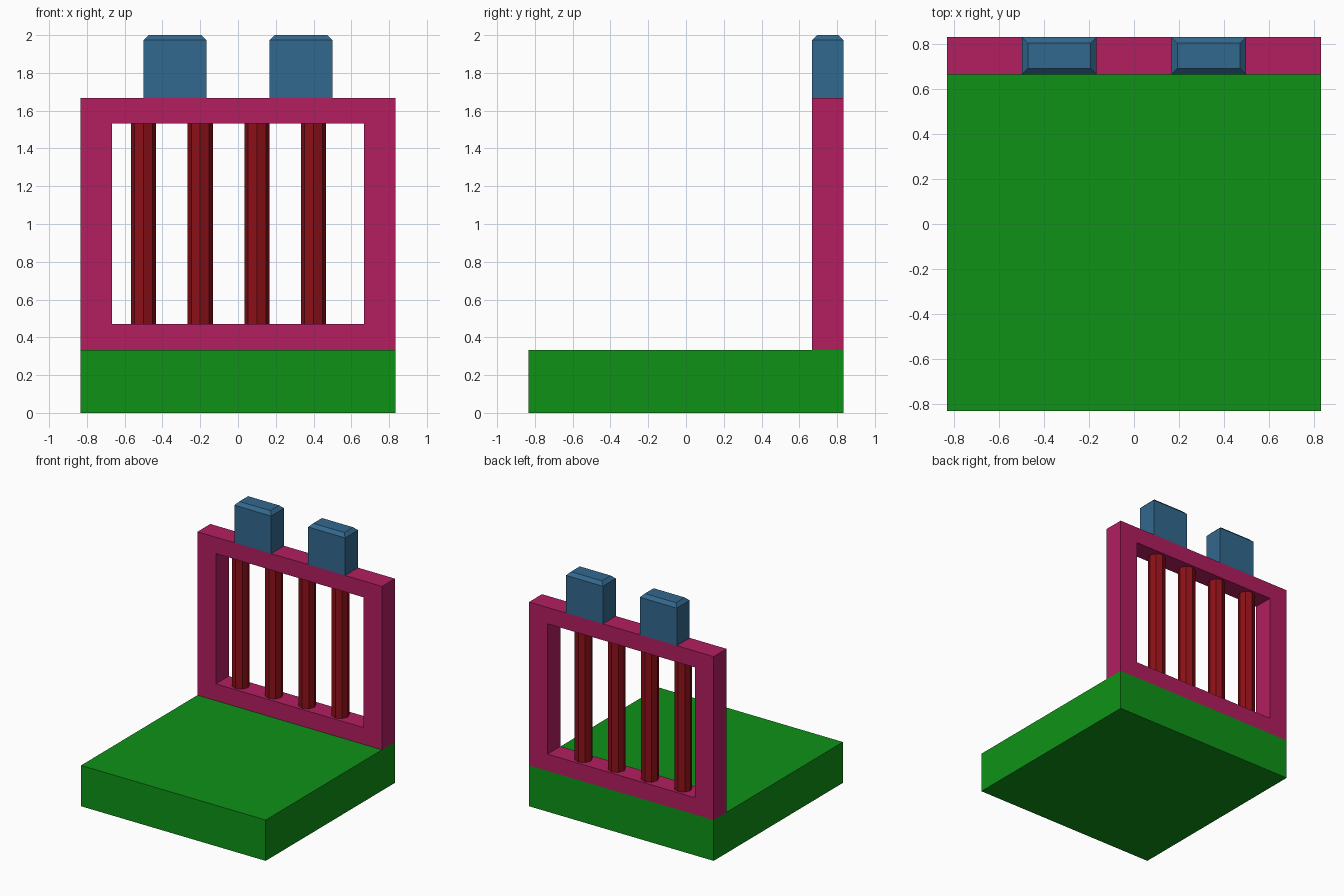
import bpy, bmesh
from mathutils import Matrix

if "Cube" in bpy.data.objects:
    bpy.data.objects.remove(bpy.data.objects["Cube"])


def material(name, rgb):
    mat = bpy.data.materials.new(name)
    # convert display colour to linear
    mat.diffuse_color = [((c / 255 + 0.055) / 1.055) ** 2.4 for c in rgb] + [1]
    mat.use_nodes = True
    mat.node_tree.nodes["Principled BSDF"].inputs["Base Color"].default_value = mat.diffuse_color
    return mat


GREEN = material("green", (14, 146, 22))
PINK = material("pink", (178, 30, 96))
RED = material("red", (140, 16, 24))
BLUE = material("blue", (50, 104, 142))


def add_object(name, bm, mat):
    bmesh.ops.recalc_face_normals(bm, faces=bm.faces)
    mesh = bpy.data.meshes.new(name)
    bm.to_mesh(mesh)
    bm.free()
    mesh.materials.append(mat)
    obj = bpy.data.objects.new(name, mesh)
    bpy.context.collection.objects.link(obj)
    return obj


def box_bmesh(lo, hi):
    bm = bmesh.new()
    size = [b - a for a, b in zip(lo, hi)]
    mid = [(a + b) / 2 for a, b in zip(lo, hi)]
    bmesh.ops.create_cube(bm, size=1, matrix=Matrix.Translation(mid) @ Matrix.Diagonal((*size, 1)))
    return bm


W = 0.8333                # half width of the model
Y0, Y1 = 0.6667, W        # front and back of the upright frame
BASE_TOP, FRAME_TOP = 0.3333, 1.6667
OPEN_X, OPEN_Z0, OPEN_Z1 = 0.6667, 0.47, 1.5333

# Seat slab
add_object("base", box_bmesh((-W, -W, 0), (W, W, BASE_TOP)), GREEN)

# Upright frame: a ring profile between outer and inner rectangle, extruded back
bm = bmesh.new()
outer = [(-W, BASE_TOP), (W, BASE_TOP), (W, FRAME_TOP), (-W, FRAME_TOP)]
inner = [(-OPEN_X, OPEN_Z0), (OPEN_X, OPEN_Z0), (OPEN_X, OPEN_Z1), (-OPEN_X, OPEN_Z1)]
o = [bm.verts.new((x, Y0, z)) for x, z in outer]
i = [bm.verts.new((x, Y0, z)) for x, z in inner]
for k in range(4):
    n = (k + 1) % 4
    bm.faces.new((o[k], o[n], i[n], i[k]))
ring = bmesh.ops.extrude_face_region(bm, geom=bm.faces[:], use_keep_orig=True)
moved = [g for g in ring["geom"] if isinstance(g, bmesh.types.BMVert)]
bmesh.ops.translate(bm, verts=moved, vec=(0, Y1 - Y0, 0))
add_object("back_frame", bm, PINK)

# Vertical bars, evenly spaced
for k in range(4):
    bm = bmesh.new()
    place = Matrix.Translation((-0.5 + 0.3 * k, (Y0 + Y1) / 2, (OPEN_Z0 + OPEN_Z1) / 2))
    bmesh.ops.create_cone(bm, cap_ends=True, segments=8, radius1=0.0667, radius2=0.0667,
                          depth=OPEN_Z1 - OPEN_Z0, matrix=place)
    add_object(f"bar_{k + 1}", bm, RED)

# Top blocks with chamfered upper edges
for side, x0 in (("left", -0.5), ("right", 0.1667)):
    bm = box_bmesh((x0, Y0, FRAME_TOP), (x0 + 0.3333, Y1, 2.0))
    top = [e for e in bm.edges if all(v.co.z > 1.99 for v in e.verts)]
    bmesh.ops.bevel(bm, geom=top, offset=0.0267, segments=1, affect='EDGES')
    add_object(f"top_block_{side}", bm, BLUE)
